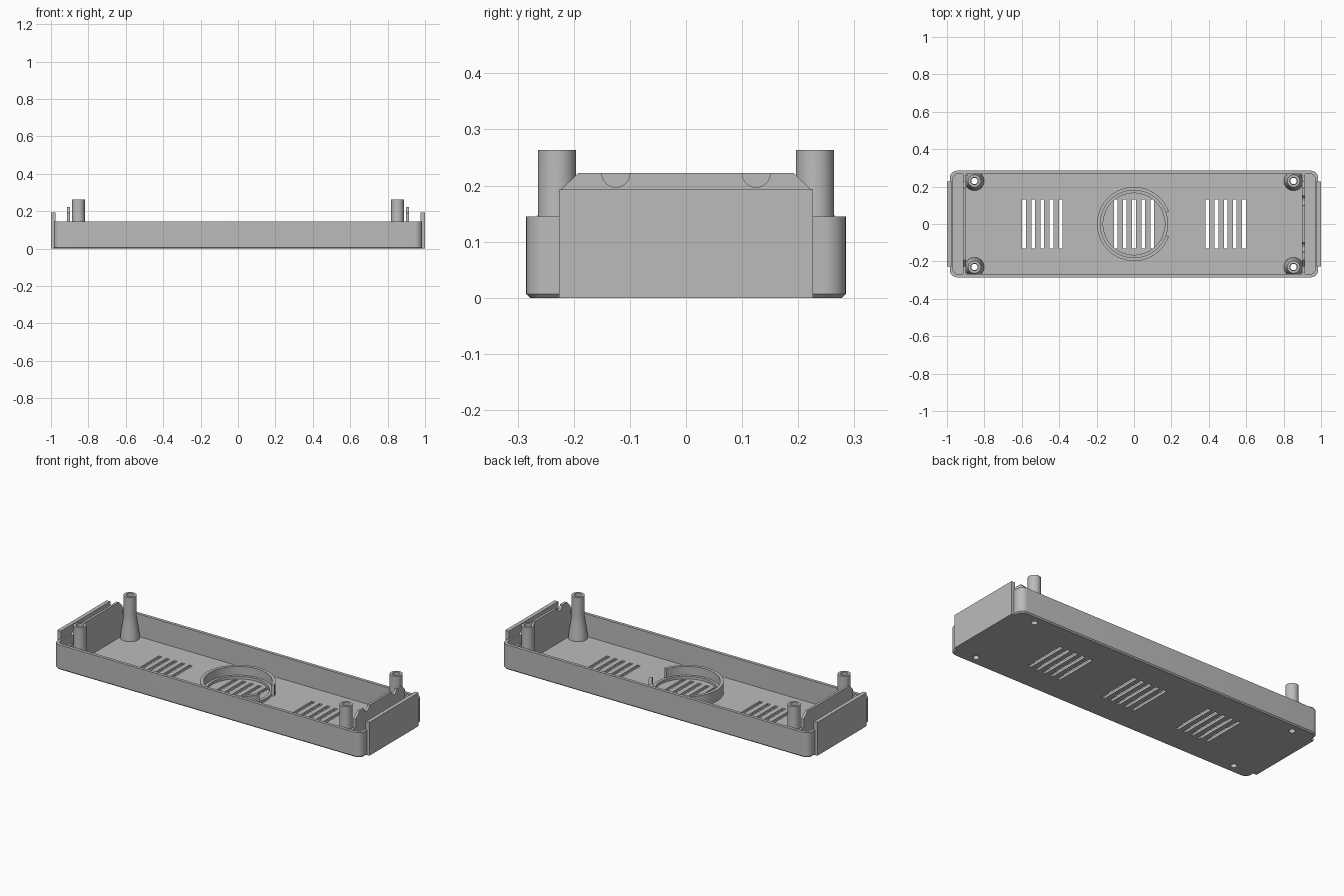
import bpy
import bmesh
from math import sin, cos, pi, radians

if "Cube" in bpy.data.objects:
    bpy.data.objects.remove(bpy.data.objects["Cube"])

grey = bpy.data.materials.new("plain grey plastic")
grey.use_nodes = True
COLOUR = (0.5, 0.5, 0.5, 1)
grey.diffuse_color = COLOUR
grey.node_tree.nodes["Principled BSDF"].inputs["Base Color"].default_value = COLOUR

FLOOR, RIM = 0.015, 0.145
BOSS_X, BOSS_Y = 0.853, 0.23


def finish(name, bm):
    bmesh.ops.recalc_face_normals(bm, faces=bm.faces[:])
    mesh = bpy.data.meshes.new(name)
    bm.to_mesh(mesh)
    bm.free()
    mesh.materials.append(grey)
    obj = bpy.data.objects.new(name, mesh)
    bpy.context.collection.objects.link(obj)
    return obj


def loft(bm, loops):
    """Join matching loops of points into a capped solid."""
    rows = [[bm.verts.new(p) for p in loop] for loop in loops]
    n = len(rows[0])
    for a, b in zip(rows, rows[1:]):
        for i in range(n):
            j = (i + 1) % n
            bm.faces.new((a[i], a[j], b[j], b[i]))
    bm.faces.new(rows[0][::-1])
    bm.faces.new(rows[-1])


def at_z(outline, z):
    return [(x, y, z) for x, y in outline]


def at_x(outline, x):
    return [(x, y, z) for y, z in outline]


def arc(cx, cy, r, start, end, steps):
    return [(cx + r * cos(start + (end - start) * i / steps),
             cy + r * sin(start + (end - start) * i / steps)) for i in range(steps + 1)]


def circle(cx, cy, r, steps=32):
    return arc(cx, cy, r, 0, 2 * pi, steps)[:-1]


def rounded(hx, hy, r):
    pts = []
    for k, (sx, sy) in enumerate(((1, 1), (-1, 1), (-1, -1), (1, -1))):
        pts += arc(sx * (hx - r), sy * (hy - r), r, k * pi / 2, (k + 1) * pi / 2, 8)
    return pts


def rectangle(x0, x1, y0, y1):
    return [(x0, y0), (x1, y0), (x1, y1), (x0, y1)]


def lathe(name, profile, x=0, y=0, steps=40):
    """Revolve a closed (radius, height) profile around a vertical axis."""
    bm = bmesh.new()
    rows = [[bm.verts.new((x + r * cos(2 * pi * s / steps), y + r * sin(2 * pi * s / steps), z))
             for r, z in profile] for s in range(steps)]
    n = len(profile)
    for s in range(steps):
        a, b = rows[s], rows[(s + 1) % steps]
        for i in range(n):
            j = (i + 1) % n
            bm.faces.new((a[i], b[i], b[j], a[j]))
    return finish(name, bm)


def cut(target, cutter):
    cutter.hide_render = True
    mod = target.modifiers.new("cut", "BOOLEAN")
    mod.operation = "DIFFERENCE"
    mod.solver = "EXACT"
    mod.object = cutter
    bpy.context.view_layer.objects.active = target
    bpy.ops.object.modifier_apply(modifier=mod.name)
    bpy.data.objects.remove(cutter)


corners = [(sx * BOSS_X, sy * BOSS_Y) for sx in (-1, 1) for sy in (-1, 1)]

# Tray shell with a small chamfer around the underside
bm = bmesh.new()
loft(bm, [at_z(rounded(0.978, 0.278, 0.033), 0),
          at_z(rounded(0.985, 0.285, 0.04), 0.007),
          at_z(rounded(0.985, 0.285, 0.04), RIM)])
tray = finish("tray", bm)

bm = bmesh.new()
inner = rounded(0.968, 0.267, 0.024)
loft(bm, [at_z(inner, FLOOR), at_z(inner, RIM + 0.1)])
cut(tray, finish("cavity_cutter", bm))

# Vent slots and screw holes through the floor
bm = bmesh.new()
for group in (-0.49, 0, 0.49):
    for i in range(-2, 3):
        x = group + i * 0.049
        slot = rectangle(x - 0.01, x + 0.01, -0.13, 0.13)
        loft(bm, [at_z(slot, -0.05), at_z(slot, 0.05)])
for x, y in corners:
    hole = circle(x, y, 0.017)
    loft(bm, [at_z(hole, -0.05), at_z(hole, 0.05)])
cut(tray, finish("vent_cutter", bm))
parts = [tray]

# Flared screw bosses
boss_profile = [(0.02, 0.01), (0.052, 0.01), (0.05, 0.035), (0.043, 0.08),
                (0.036, 0.125), (0.034, 0.15), (0.034, 0.263), (0.02, 0.263)]
for i, (x, y) in enumerate(corners):
    parts.append(lathe("screw_boss_%d" % (i + 1), boss_profile, x, y))

# Central holder: low shelf ring and a taller wall, open towards +x
parts.append(lathe("holder_shelf", [(0.165, 0.01), (0.183, 0.01), (0.183, 0.03), (0.165, 0.03)],
                   steps=64))
gap = radians(20)
wall = arc(0, 0, 0.198, gap, 2 * pi - gap, 60) + arc(0, 0, 0.18, 2 * pi - gap, gap, 60)
bm = bmesh.new()
loft(bm, [at_z(wall, 0.01), at_z(wall, 0.08)])
parts.append(finish("holder_wall", bm))

# End plates outside the tray, and chamfered retaining plates inside it
for side, label in ((-1, "right"), (1, "left")):
    bm = bmesh.new()
    outer = rectangle(-0.226, 0.226, 0, 0.193)
    loft(bm, [at_x(outer, side * 0.977), at_x(outer, side)])
    finish(label + "_end_plate", bm)

    top = [(0.192, 0.222)]
    if side > 0:  # cable notches
        for cy in (0.125, -0.125):
            top += arc(cy, 0.222, 0.025, 0, -pi, 12)
    top.append((-0.192, 0.222))
    outline = ([(-0.226, 0.19), (-0.226, 0.14), (-0.268, 0.14), (-0.268, 0.01),
                (0.268, 0.01), (0.268, 0.14), (0.226, 0.14), (0.226, 0.19)] + top)
    bm = bmesh.new()
    loft(bm, [at_x(outline, side * 0.899), at_x(outline, side * 0.913)])
    parts.append(finish(label + "_retaining_plate", bm))

# Smooth the round surfaces, keep edges sharp
bpy.ops.object.select_all(action="DESELECT")
for obj in parts:
    obj.select_set(True)
bpy.context.view_layer.objects.active = tray
bpy.ops.object.shade_smooth_by_angle(angle=radians(30))
